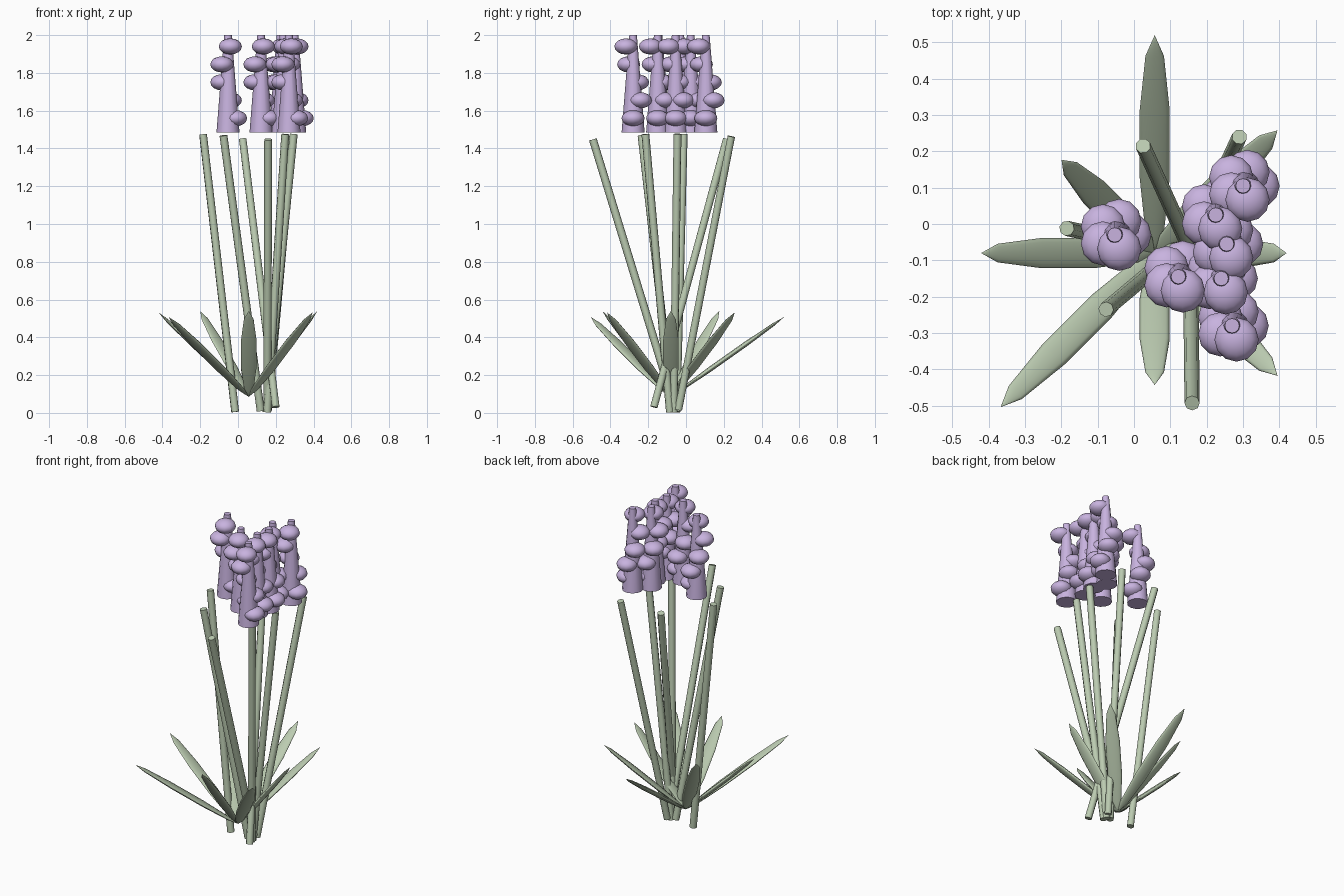
import bpy, math
from mathutils import Vector, Matrix

if "Cube" in bpy.data.objects:
    bpy.data.objects.remove(bpy.data.objects["Cube"])


def material(name, color):
    m = bpy.data.materials.new(name)
    m.diffuse_color = color
    m.use_nodes = True
    m.node_tree.nodes["Principled BSDF"].inputs["Base Color"].default_value = m.diffuse_color
    return m


GREEN = material("leaf_green", (0.50, 0.60, 0.44, 1))
PURPLE = material("petal_purple", (0.58, 0.45, 0.74, 1))


def finish(name, mat):
    ob = bpy.context.object
    ob.name = name
    ob.data.materials.append(mat)
    bpy.ops.object.shade_smooth_by_angle(angle=math.radians(50))
    return ob


# Leaning stems: (top x, top y, bottom x, bottom y)
STEMS = [
    (0.29, 0.24, 0.16, -0.04),
    (0.025, 0.215, 0.20, -0.17),
    (-0.185, -0.012, -0.015, -0.05),
    (-0.077, -0.235, 0.12, -0.07),
    (0.16, -0.493, 0.155, -0.06),
    (0.25, -0.215, 0.155, -0.085),
    (0.295, -0.045, 0.15, -0.065),
]
STEM_LEN, STEM_MID = 1.48, 0.74
for i, (tx, ty, bx, by) in enumerate(STEMS):
    lean = Vector((tx - bx, ty - by, 0))
    lean.z = math.sqrt(STEM_LEN ** 2 - lean.length ** 2)
    bpy.ops.mesh.primitive_cylinder_add(
        vertices=8, radius=0.021, depth=STEM_LEN,
        location=((tx + bx) / 2, (ty + by) / 2, STEM_MID),
        rotation=lean.to_track_quat('Z', 'Y').to_euler())
    finish(f"stem_{i + 1}", GREEN)

# Upright flower spikes, each with five bells spiralling up
SPIKES = [(0.30, 0.105), (0.225, 0.025), (-0.053, -0.03), (0.122, -0.145),
          (0.27, -0.28), (0.24, -0.15), (0.255, -0.055)]
for i, (x, y) in enumerate(SPIKES):
    bpy.ops.mesh.primitive_cone_add(vertices=12, radius1=0.061, radius2=0.02,
                                    depth=0.515, location=(x, y, 1.7425))
    finish(f"flower_spike_{i + 1}", PURPLE)
    for k in range(5):
        a = math.radians(72 * k)
        bpy.ops.mesh.primitive_uv_sphere_add(
            segments=12, ring_count=8, radius=0.061,
            location=(x + 0.04 * math.cos(a), y + 0.04 * math.sin(a),
                      1.56 + 0.095 * k))
        bpy.context.object.scale.z = 0.7
        finish(f"bell_{i + 1}_{k + 1}", PURPLE)

# Eight flattened leaves fanning out from the base: (reach, tip height)
BASE = Vector((0.057, -0.08, 0.085))
LEAF_SIZES = [(0.363, 0.54), (0.478, 0.532), (0.60, 0.508)]
for i in range(8):
    reach, tip_z = LEAF_SIZES[i % 3]
    a = math.radians(45 * i)
    tip = Vector((BASE.x + reach * math.cos(a), BASE.y + reach * math.sin(a), tip_z))
    axis = (tip - BASE).normalized()
    side = Vector((-math.sin(a), math.cos(a), 0))
    frame = Matrix((axis.cross(side), side, axis)).transposed().to_4x4()
    size = Matrix.Diagonal((0.014, 0.0435, (tip - BASE).length / 2, 1))
    bpy.ops.mesh.primitive_uv_sphere_add(segments=8, ring_count=5, radius=1)
    leaf = finish(f"leaf_{i + 1}", GREEN)
    leaf.matrix_world = Matrix.Translation((BASE + tip) / 2) @ frame @ size
